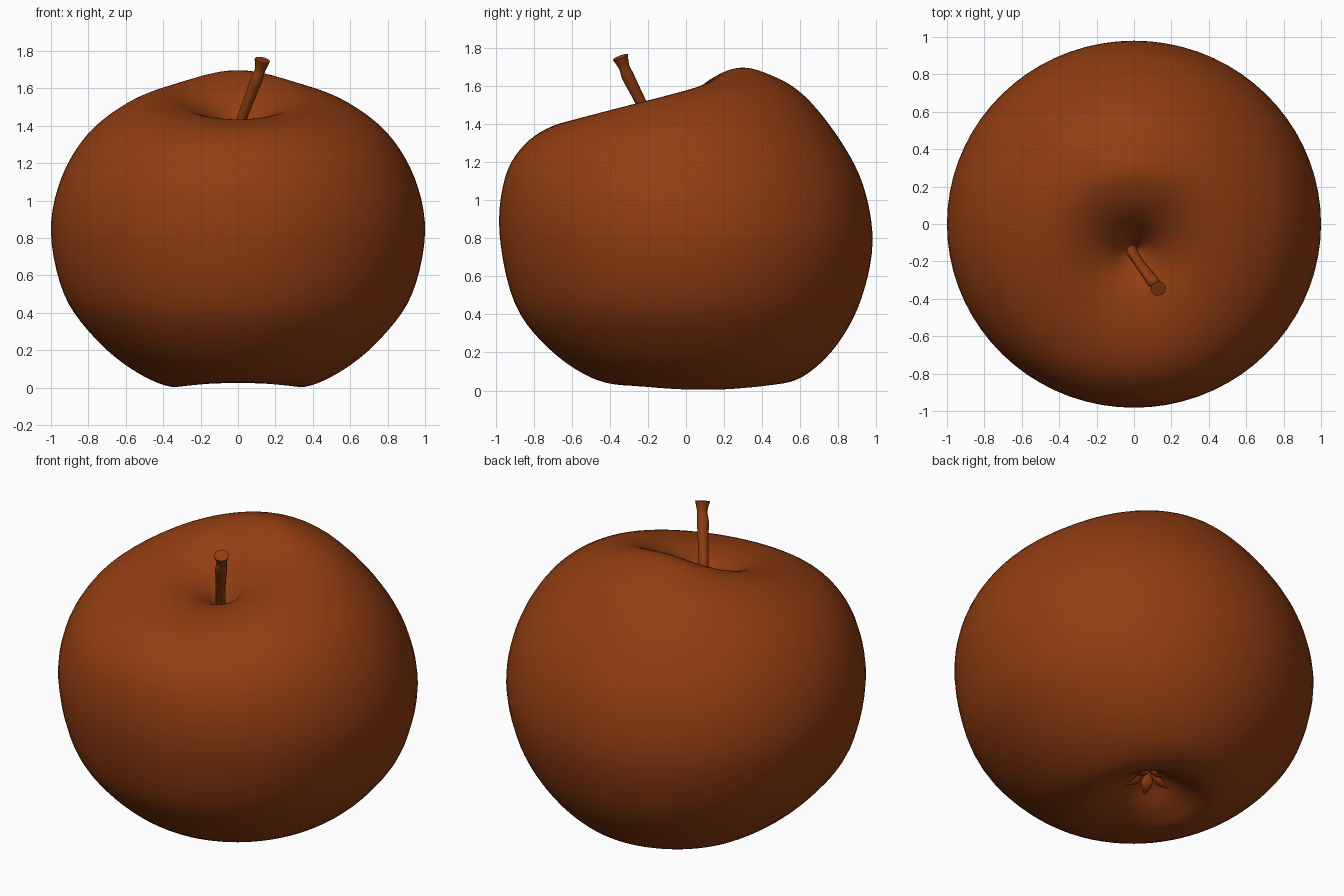
import bpy, bmesh, math
from mathutils import Vector

if "Cube" in bpy.data.objects:
    bpy.data.objects.remove(bpy.data.objects["Cube"])

skin = bpy.data.materials.new("russet_brown")
skin.diffuse_color = (0.29, 0.048, 0.006, 1)
skin.use_nodes = True
skin.node_tree.nodes["Principled BSDF"].inputs["Base Color"].default_value = skin.diffuse_color


def spline(pts, steps):
    """Catmull-Rom samples through a list of tuples."""
    p = [Vector(q) for q in pts]
    p = [p[0]] + p + [p[-1]]
    out = []
    for i in range(1, len(p) - 2):
        a, b, c, d = p[i - 1:i + 3]
        for k in range(steps):
            t = k / steps
            out.append(0.5 * (2 * b + (c - a) * t + (2 * a - 5 * b + 4 * c - d) * t * t
                              + (3 * b - a - 3 * c + d) * t ** 3))
    out.append(p[-1].copy())
    return out


def skin_rings(name, rings):
    """Join rings of points into a closed smooth surface."""
    bm = bmesh.new()
    loops = [[bm.verts.new(v) for v in r] for r in rings]
    n = len(loops[0])
    for a, b in zip(loops, loops[1:]):
        for i in range(n):
            j = (i + 1) % n
            bm.faces.new((a[i], a[j], b[j], b[i]))
    bm.faces.new(loops[0][::-1])
    bm.faces.new(loops[-1])
    bmesh.ops.remove_doubles(bm, verts=bm.verts, dist=1e-5)
    bmesh.ops.recalc_face_normals(bm, faces=bm.faces)
    me = bpy.data.meshes.new(name)
    bm.to_mesh(me)
    bm.free()
    me.materials.append(skin)
    ob = bpy.data.objects.new(name, me)
    bpy.context.collection.objects.link(ob)
    bpy.ops.object.select_all(action='DESELECT')
    ob.select_set(True)
    bpy.context.view_layer.objects.active = ob
    bpy.ops.object.shade_smooth_by_angle(angle=math.radians(50))
    return ob


# Fruit body: back, front and side outlines, from bottom dimple to stem dimple
back = [(.15, .17), (.24, .13), (.36, .06), (.49, .035), (.64, .09), (.80, .25), (.92, .48),
        (.98, .78), (.93, 1.08), (.80, 1.33), (.62, 1.55), (.45, 1.655), (.27, 1.695),
        (.08, 1.60), (-.06, 1.42), (-.13, 1.28)]
front = [(.15, .17), (.06, .13), (-.07, .055), (-.25, .025), (-.48, .06), (-.72, .22), (-.90, .46),
         (-.98, .83), (-.95, 1.12), (-.85, 1.29), (-.70, 1.39), (-.52, 1.43), (-.38, 1.43),
         (-.28, 1.40), (-.18, 1.34), (-.13, 1.28)]
side = [(0, .17), (.09, .13), (.22, .05), (.36, .005), (.57, .10), (.77, .27), (.93, .50),
        (1.0, .83), (.945, 1.12), (.80, 1.36), (.60, 1.51), (.42, 1.565), (.28, 1.545),
        (.15, 1.47), (.06, 1.37), (0, 1.28)]
rings = []
for B, F, S in zip(spline(back, 5), spline(front, 5), spline(side, 5)):
    ring = []
    for i in range(72):
        a = math.tau * i / 72
        c, s = math.cos(a), math.sin(a)
        z = S[1] + (B[1] - F[1]) / 2 * c + ((B[1] + F[1]) / 2 - S[1]) * c * c
        ring.append((S[0] * s, (B[0] + F[0]) / 2 + (B[0] - F[0]) / 2 * c, max(z, 0)))
    rings.append(ring)
skin_rings("apple_body", rings)


def tube(name, pts, radii, flat=1.0, n=12):
    """Tapered tube along a path, flattened vertically if asked."""
    path = spline(pts, 4)
    rad = [r[0] for r in spline([(r, 0) for r in radii], 4)]
    rings = []
    for i, p in enumerate(path):
        d = (path[min(i + 1, len(path) - 1)] - path[max(i - 1, 0)]).normalized()
        u = d.cross(Vector((0, 0, 1))).normalized()
        v = d.cross(u)
        rings.append([p + rad[i] * (u * math.cos(math.tau * k / n)
                                    + v * flat * math.sin(math.tau * k / n)) for k in range(n)])
    return skin_rings(name, rings)


# Stem: leaning forward, thicker at its cut end
tube("stem", [(-.03, -.11, 1.24), (.015, -.19, 1.42), (.07, -.265, 1.57), (.10, -.305, 1.65),
              (.118, -.325, 1.70), (.13, -.345, 1.752)], [.034, .027, .03, .033, .029, .042])

# Dried blossom: curled sepals in the bottom dimple
for k in range(5):
    a = math.tau * k / 5 + 0.4
    c, s = math.cos(a), math.sin(a)
    path = [(.03 + r * c, .16 + r * s, z) for r, z in
            ((.02, .17), (.05, .125), (.08, .10), (.125, .085))]
    tube("sepal_%d" % (k + 1), path, [.02, .032, .025, .006], flat=.4, n=8)
